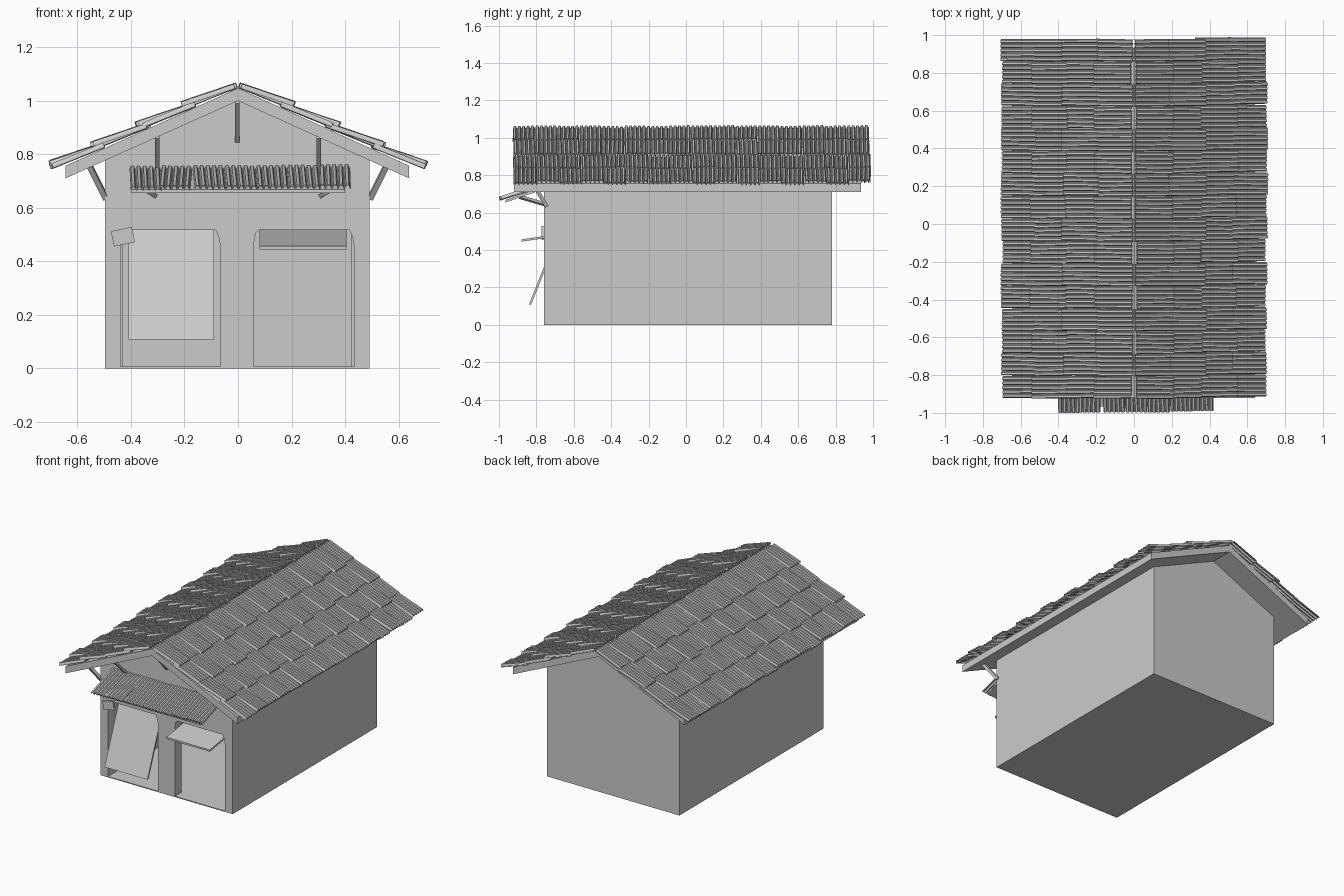
import bpy, bmesh, math, random
from mathutils import Vector as V

if "Cube" in bpy.data.objects:
    bpy.data.objects.remove(bpy.data.objects["Cube"])
random.seed(4)


def finish(name, bm):
    bmesh.ops.recalc_face_normals(bm, faces=bm.faces)
    me = bpy.data.meshes.new(name)
    bm.to_mesh(me)
    bm.free()
    ob = bpy.data.objects.new(name, me)
    bpy.context.collection.objects.link(ob)
    return ob


def add_prism(bm, loop, vec):
    """Closed prism: a loop of points swept along a vector."""
    a = [bm.verts.new(p) for p in loop]
    b = [bm.verts.new(V(p) + V(vec)) for p in loop]
    n = len(a)
    bm.faces.new(a)
    bm.faces.new(b[::-1])
    for i in range(n):
        bm.faces.new((a[i], a[(i + 1) % n], b[(i + 1) % n], b[i]))


def prism_y(name, pts, y0, y1):
    bm = bmesh.new()
    add_prism(bm, [(x, y0, z) for x, z in pts], (0, y1 - y0, 0))
    return finish(name, bm)


def prism_x(name, pts, x0, x1):
    bm = bmesh.new()
    add_prism(bm, [(x0, y, z) for y, z in pts], (x1 - x0, 0, 0))
    return finish(name, bm)


def strut(name, a, b, w=0.016):
    """Square bar between two points."""
    a, b = V(a), V(b)
    d = (b - a).normalized()
    s = d.cross(V((0, 1, 0)) if abs(d.x) > 0.4 else V((1, 0, 0))).normalized()
    t = d.cross(s)
    h = w / 2
    bm = bmesh.new()
    add_prism(bm, [a + s * h + t * h, a - s * h + t * h, a - s * h - t * h, a + s * h - t * h], b - a)
    return finish(name, bm)


def add_tile(bm, origin, u, v, width, length, waves=5, h=0.012, t=0.006):
    """Corrugated tile: ribs repeat along u and run along v."""
    n = u.cross(v).normalized()
    if n.z < 0:
        n = -n
    prof = []
    p = width / waves
    for i in range(waves):
        prof += [(i * p, 0), (i * p + p * .2, h), (i * p + p * .65, h), (i * p + p * .85, 0)]
    prof.append((width, 0))
    rows = []
    for dz in (0, t):
        for s in (0, length):
            rows.append([bm.verts.new(origin + u * a + v * s + n * (b + dz)) for a, b in prof])
    lo0, lo1, hi0, hi1 = rows
    for i in range(len(prof) - 1):
        for a, b in ((lo0, lo1), (hi0, hi1), (lo0, hi0), (lo1, hi1)):
            bm.faces.new((a[i], a[i + 1], b[i + 1], b[i]))
    for i in (0, -1):
        bm.faces.new((lo0[i], lo1[i], hi1[i], hi0[i]))


def cut(ob, cutter):
    m = ob.modifiers.new("cut", 'BOOLEAN')
    m.operation, m.solver, m.object = 'DIFFERENCE', 'EXACT', cutter
    bpy.context.view_layer.objects.active = ob
    bpy.ops.object.modifier_apply(modifier=m.name)
    bpy.data.objects.remove(cutter)


# House body, hollow, with two door openings
house = prism_y("house_walls", [(-.497, 0), (.492, 0), (.492, .785), (0, 1.005), (-.497, .785)], -.76, .78)
cut(house, prism_y("inner_cutter", [(-.43, .006), (.425, .006), (.425, .75), (0, .94), (-.43, .75)], -.69, .71))
for x0 in (-.44, .06):
    x1 = x0 + .374
    cut(house, prism_y("door_cutter", [(x0, .0061), (x1, .0061), (x1, .455), (x1 - .006, .49), (x1 - .018, .518),
                                       (x0 + .018, .518), (x0 + .006, .505), (x0, .47)], -.85, -.66))

# Roof slab under the tiles
prism_y("roof_slab", [(-.645, .71), (0, 1.0), (.64, .71), (.64, .757), (0, 1.047), (-.645, .757)], -.92, .935)

# Roof tiles: four overlapping rows per side, uneven like hand-laid sheets
for side, sx in (("left", -1), ("right", 1)):
    bm = bmesh.new()
    down = V((sx * .912, 0, -.41))
    nrm = V((sx * .41, 0, .912))
    for r in range(4):
        y = -.925 + random.uniform(0, .015)
        for c in range(16):
            high = (r + c) % 2
            s1 = .757 - r * .184 + (.012 if high else -.006) * (r > 0) + random.uniform(-.006, .006)
            s0 = max(s1 - .207, .002)
            top = V((0, y, 1.048)) + down * s0 + nrm * .002
            end = V((0, y + random.uniform(-.003, .003), 1.048)) + down * s1 + nrm * (.022 if high else .01)
            v = (end - top).normalized()
            u = V((random.uniform(-.02, .02), 1, random.uniform(-.03, .03))).normalized()
            add_tile(bm, top, u, v, .117, (end - top).length)
            y += .119
    finish("roof_tiles_" + side, bm)

# Awning over the doors
prism_x("awning_board", [(-.965, .655), (-.965, .668), (-.76, .74), (-.76, .725)], -.40, .40)
bm = bmesh.new()
for i in range(7):
    j = random.uniform(-.006, .006)
    a = V((-.405 + i * .118, -.76, .742 + j * .5))
    v = (V((a.x + random.uniform(-.008, .008), -.99 + j, .668 + j * .5)) - a)
    add_tile(bm, a, V((1, 0, random.uniform(-.02, .02))).normalized(), v.normalized(), .116, v.length)
finish("awning_tiles", bm)

# Struts under awning, gable overhang and eaves
for s, side in ((-1, "left"), (1, "right")):
    strut("awning_strut_" + side, (s * .31, -.755, .645), (s * .38, -.89, .685))
    strut("gable_strut_" + side, (s * .302, -.755, .735), (s * .302, -.885, .865))
    strut("eave_strut_" + side, (s * .494, -.745, .635), (s * .555, -.82, .757), .02)
strut("gable_strut_middle", (-.003, -.755, .85), (-.003, -.885, .995))

# Swinging door flaps, one tilted down and one lifted level
prism_x("door_flap_left", [(-.84, .108), (-.828, .108), (-.665, .515), (-.677, .518)], -.41, -.09)
prism_x("door_flap_right", [(-.88, .445), (-.88, .457), (-.475, .517), (-.475, .505)], .08, .405)

# Small crooked plate beside the left door
c, a = V((-.43, 0, .492)), math.radians(12)
pts = []
for dx, dz in ((-.04, -.029), (.04, -.029), (.04, .029), (-.04, .029)):
    pts.append((c.x + dx * math.cos(a) - dz * math.sin(a), c.z + dx * math.sin(a) + dz * math.cos(a)))
prism_y("small_plate", pts, -.772, -.758)
